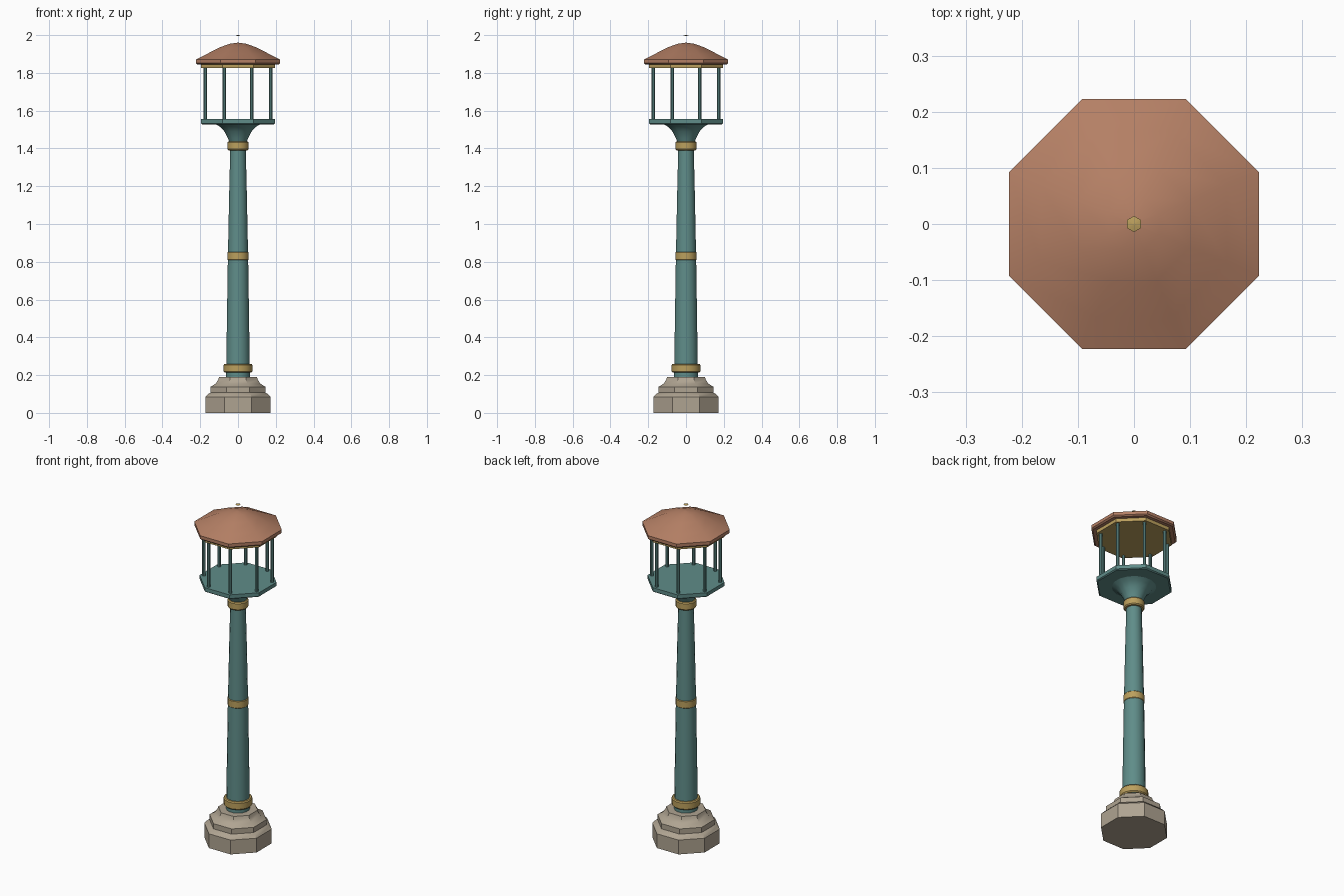
import bpy
import math

cube = bpy.data.objects.get("Cube")
if cube:
    bpy.data.objects.remove(cube, do_unlink=True)


def make_material(name, color):
    mat = bpy.data.materials.new(name)
    mat.use_nodes = True
    mat.diffuse_color = (*color, 1)
    mat.node_tree.nodes["Principled BSDF"].inputs["Base Color"].default_value = (*color, 1)
    return mat


TEAL = make_material("teal paint", (0.115, 0.265, 0.25))
GOLD = make_material("brass", (0.50, 0.35, 0.11))
ROOF = make_material("copper roof", (0.46, 0.215, 0.13))
STONE = make_material("stone", (0.43, 0.37, 0.285))


def turned(name, profile, sides, mat, center=(0, 0)):
    """Turn a (half width, height) profile into a closed solid with flats facing the axes."""
    stretch = 1 / math.cos(math.pi / sides)
    verts, faces = [], []
    for half, z in profile:
        for i in range(sides):
            a = 2 * math.pi * (i + 0.5) / sides
            verts.append((center[0] + half * stretch * math.cos(a),
                          center[1] + half * stretch * math.sin(a), z))
    for r in range(len(profile) - 1):
        for i in range(sides):
            j = (i + 1) % sides
            a, b = r * sides, (r + 1) * sides
            faces.append((a + i, a + j, b + j, b + i))
    faces.append(tuple(reversed(range(sides))))
    faces.append(tuple(range(len(verts) - sides, len(verts))))
    mesh = bpy.data.meshes.new(name)
    mesh.from_pydata(verts, [], faces)
    mesh.materials.append(mat)
    obj = bpy.data.objects.new(name, mesh)
    bpy.context.collection.objects.link(obj)
    bpy.ops.object.select_all(action='DESELECT')
    obj.select_set(True)
    bpy.context.view_layer.objects.active = obj
    bpy.ops.object.shade_smooth_by_angle(angle=math.radians(32))
    return obj


# Stepped stone base
turned("base", [(0.172, 0), (0.172, 0.085), (0.158, 0.1), (0.145, 0.107), (0.145, 0.138),
                (0.118, 0.155), (0.105, 0.175), (0.1, 0.19)], 8, STONE)

# Tapering column and its brass bands
turned("column", [(0.063, 0.18), (0.06, 0.4), (0.054, 0.8), (0.047, 1.15), (0.04, 1.44)], 16, TEAL)
for label, low, high, half in (("lower", 0.213, 0.26, 0.076),
                               ("middle", 0.805, 0.855, 0.056),
                               ("upper", 1.39, 1.437, 0.056)):
    turned(label + "_band", [(half - 0.005, low), (half, low + 0.006),
                             (half, high - 0.006), (half - 0.005, high)], 16, GOLD)

# Flared capital and gallery floor
turned("capital", [(0.044, 1.43), (0.054, 1.455), (0.072, 1.49), (0.095, 1.515), (0.122, 1.53)], 16, TEAL)
turned("gallery_floor", [(0.19, 1.528), (0.196, 1.533), (0.196, 1.555)], 8, TEAL)

# Eight posts at the corners
for i in range(8):
    a = 2 * math.pi * (i + 0.5) / 8
    turned("post_%d" % (i + 1), [(0.009, 1.55), (0.009, 1.83)], 8, TEAL,
           (0.188 * math.cos(a), 0.188 * math.sin(a)))

# Brass ceiling plate, roof and finial
turned("ceiling_plate", [(0.196, 1.825), (0.196, 1.847)], 8, GOLD)
turned("roof", [(0.215, 1.845), (0.223, 1.852), (0.223, 1.871), (0.165, 1.9), (0.1, 1.934),
                (0.045, 1.954), (0.002, 1.96)], 8, ROOF)
turned("finial", [(0.002, 1.994), (0.0125, 1.997), (0.002, 2.0)], 6, GOLD)
